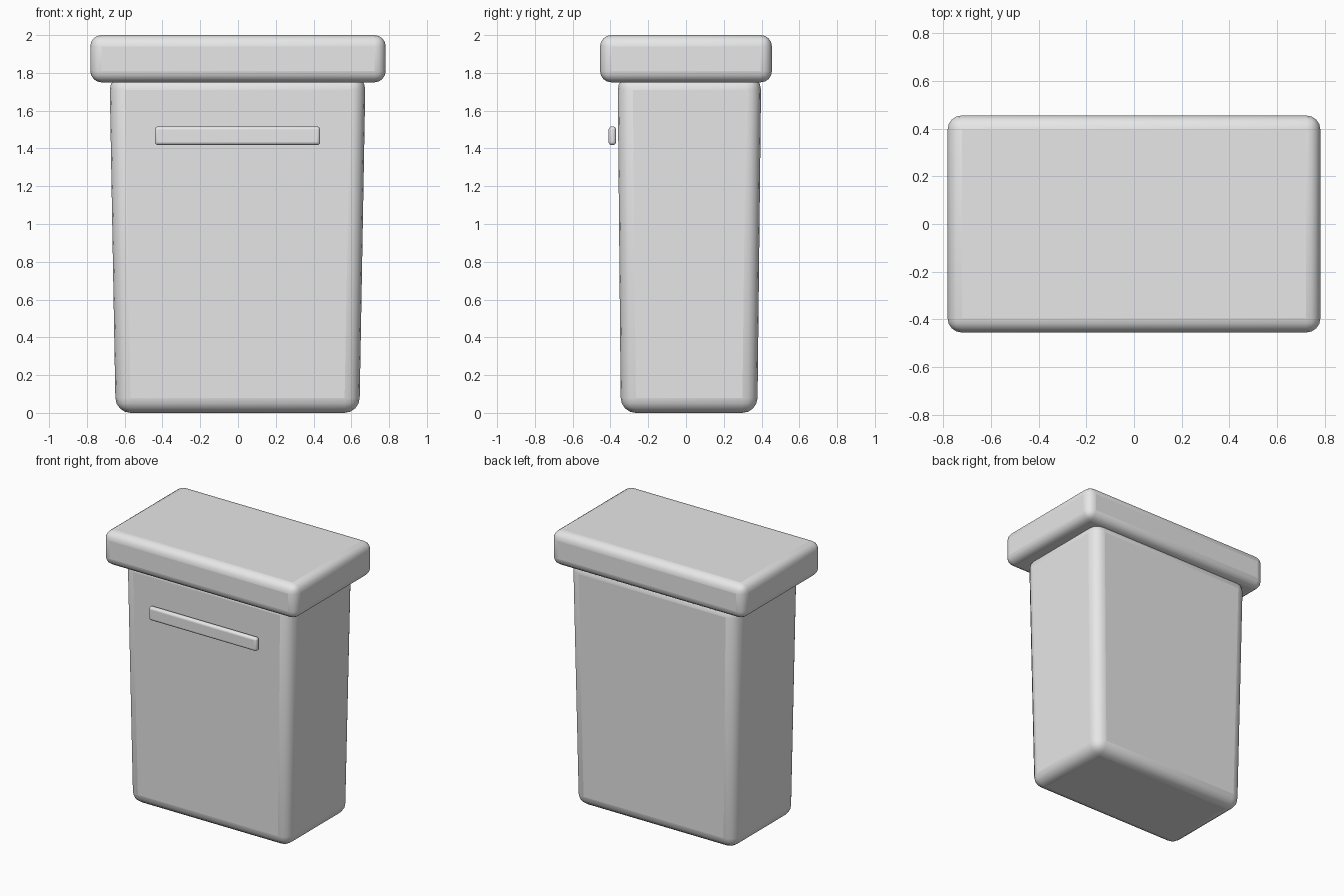
import bpy
import bmesh
import math

cube = bpy.data.objects.get("Cube")
if cube:
    bpy.data.objects.remove(cube, do_unlink=True)

# One plain grey for the whole bin
grey = bpy.data.materials.new("light_grey")
grey.use_nodes = True
colour = (0.8, 0.8, 0.8, 1.0)
grey.diffuse_color = colour
grey.node_tree.nodes["Principled BSDF"].inputs["Base Color"].default_value = colour


def rounded_block(name, bottom, top, radius, segments=4):
    """Rounded box between two rectangles, each (x0, x1, y0, y1, z)."""
    bm = bmesh.new()
    rings = []
    for x0, x1, y0, y1, z in (bottom, top):
        corners = ((x0, y0), (x1, y0), (x1, y1), (x0, y1))
        rings.append([bm.verts.new((x, y, z)) for x, y in corners])
    low, high = rings
    bm.faces.new(low[::-1])
    bm.faces.new(high)
    for i in range(4):
        j = (i + 1) % 4
        bm.faces.new((low[i], low[j], high[j], high[i]))
    mesh = bpy.data.meshes.new(name)
    bm.to_mesh(mesh)
    bm.free()
    mesh.materials.append(grey)
    obj = bpy.data.objects.new(name, mesh)
    bpy.context.collection.objects.link(obj)

    bevel = obj.modifiers.new("rounded_edges", "BEVEL")
    bevel.width = radius
    bevel.segments = segments
    bevel.limit_method = "NONE"

    bpy.ops.object.select_all(action="DESELECT")
    obj.select_set(True)
    bpy.context.view_layer.objects.active = obj
    bpy.ops.object.shade_smooth_by_angle(angle=math.radians(40))
    return obj


# Tapered body, its top tucked into the lid
rounded_block("body", (-0.648, 0.643, -0.345, 0.378, 0.0),
              (-0.68, 0.675, -0.362, 0.398, 1.79), 0.08)

# Overhanging lid
rounded_block("lid", (-0.782, 0.782, -0.455, 0.455, 1.75),
              (-0.782, 0.782, -0.455, 0.455, 2.0), 0.06)

# Thin handle bar across the front
rounded_block("front_handle", (-0.44, 0.435, -0.41, -0.37, 1.418),
              (-0.44, 0.435, -0.41, -0.37, 1.516), 0.017)
